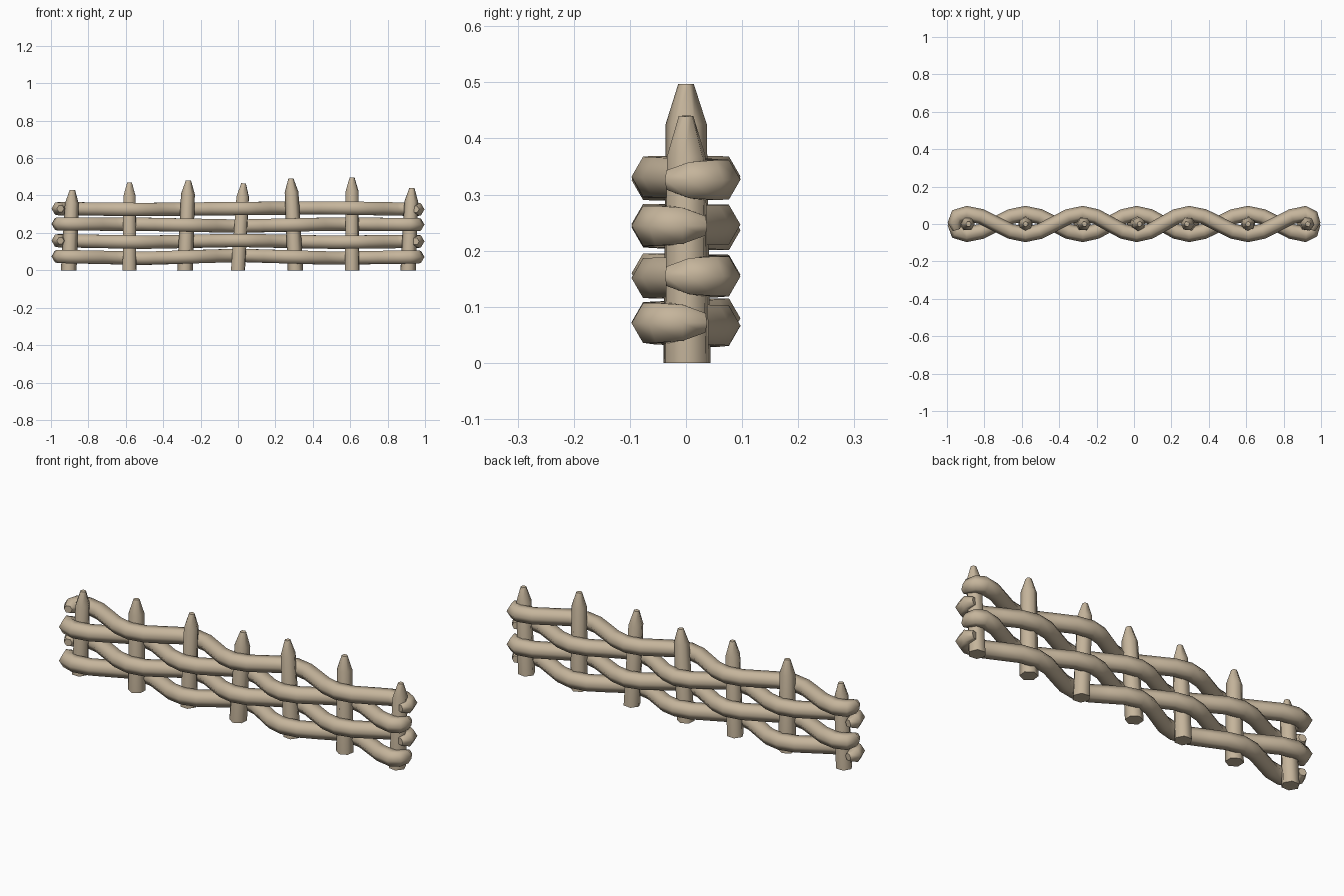
import bpy, bmesh, math
from mathutils import Vector

cube = bpy.data.objects.get("Cube")
if cube:
    bpy.data.objects.remove(cube, do_unlink=True)

# Single weathered wood colour
wood = bpy.data.materials.new("pale_wood")
wood.use_nodes = True
tan = (0.56, 0.46, 0.33, 1)
wood.diffuse_color = tan
wood.node_tree.nodes["Principled BSDF"].inputs["Base Color"].default_value = tan


def sweep(name, path, radii, reference, turn=0, sides=6):
    """Sweep a polygon along a path, with a radius for every point."""
    bm = bmesh.new()
    rings = []
    for i, (p, r) in enumerate(zip(path, radii)):
        ahead = path[min(i + 1, len(path) - 1)]
        behind = path[max(i - 1, 0)]
        tangent = (ahead - behind).normalized()
        side = reference.cross(tangent).normalized()
        up = tangent.cross(side)
        ring = []
        for k in range(sides):
            a = turn + math.tau * k / sides
            ring.append(bm.verts.new(p + r * (side * math.cos(a) + up * math.sin(a))))
        rings.append(ring)
    for a, b in zip(rings, rings[1:]):
        for k in range(sides):
            n = (k + 1) % sides
            bm.faces.new((a[k], a[n], b[n], b[k]))
    bm.faces.new(rings[0][::-1])
    bm.faces.new(rings[-1])
    bmesh.ops.recalc_face_normals(bm, faces=bm.faces)
    mesh = bpy.data.meshes.new(name)
    bm.to_mesh(mesh)
    bm.free()
    obj = bpy.data.objects.new(name, mesh)
    bpy.context.collection.objects.link(obj)
    mesh.materials.append(wood)
    bpy.ops.object.select_all(action="DESELECT")
    obj.select_set(True)
    bpy.context.view_layer.objects.active = obj
    bpy.ops.object.shade_smooth_by_angle(angle=math.radians(62))
    # Keep the cut tips crisp
    for poly in mesh.polygons:
        if len(poly.vertices) == sides:
            poly.use_smooth = False
            for key in poly.edge_keys:
                for e in mesh.edges:
                    if e.key == key:
                        e.use_edge_sharp = True
    return obj


# Upright stakes: bottom x, top x, height
stakes = [(-0.905, -0.885, 0.43), (-0.58, -0.58, 0.47), (-0.283, -0.265, 0.48),
          (0.0, 0.03, 0.465), (0.307, 0.283, 0.49), (0.61, 0.61, 0.497),
          (0.91, 0.93, 0.44)]
for i, (x0, x1, h) in enumerate(stakes):
    foot, tip = Vector((x0, 0.002, 0)), Vector((x1, 0, h))
    shoulder = foot.lerp(tip, 1 - 0.072 / h)
    post = sweep(f"stake_{i + 1}", [foot, shoulder, tip], [0.042, 0.037, 0.014],
                 Vector((0, 1, 0)), turn=0.5 * i)
    for v in post.data.vertices:
        if v.co.z < 0.05:
            v.co.z = 0

# Woven rods: base height and sag at a few stations along the length
SWING = 0.056
RADIUS = 0.041
STEPS = 4
posts_x = [(a + b) / 2 for a, b, _ in stakes]
rows = [(0.072, (0.003, -0.008, 0.008, -0.007, 0.0)),
        (0.155, (0.004, -0.005, 0.005, -0.005, 0.0)),
        (0.244, (0.004, 0.002, -0.008, 0.003, 0.0)),
        (0.328, (0.002, -0.003, 0.002, 0.006, -0.003))]


def sag(table, x):
    t = min(max((x + 1) * 2, 0), 3.999)
    i = int(t)
    return table[i] + (table[i + 1] - table[i]) * (t - i)


for n, (z, table) in enumerate(rows):
    first = -1 if n % 2 == 0 else 1
    plan = []
    for i in range(len(posts_x) - 1):
        for s in range(STEPS):
            t = s / STEPS
            x = posts_x[i] + (posts_x[i + 1] - posts_x[i]) * t
            plan.append((x, first * SWING * math.cos(math.pi * (i + t))))
    plan.append((posts_x[-1], first * SWING))
    # Hooked ends wrapping the outer stakes
    hook = [(0.947, 0.041), (0.96, 0.005), (0.949, -0.032)]
    plan = ([(-x, first * y) for x, y in hook[::-1]] + plan
            + [(x, first * y) for x, y in hook])
    path = [Vector((x, y, z + sag(table, x))) for x, y in plan]
    radii = [0.02, 0.037] + [RADIUS] * (len(path) - 4) + [0.037, 0.02]
    sweep(f"woven_rod_{n + 1}", path, radii, Vector((0, 0, 1)))
